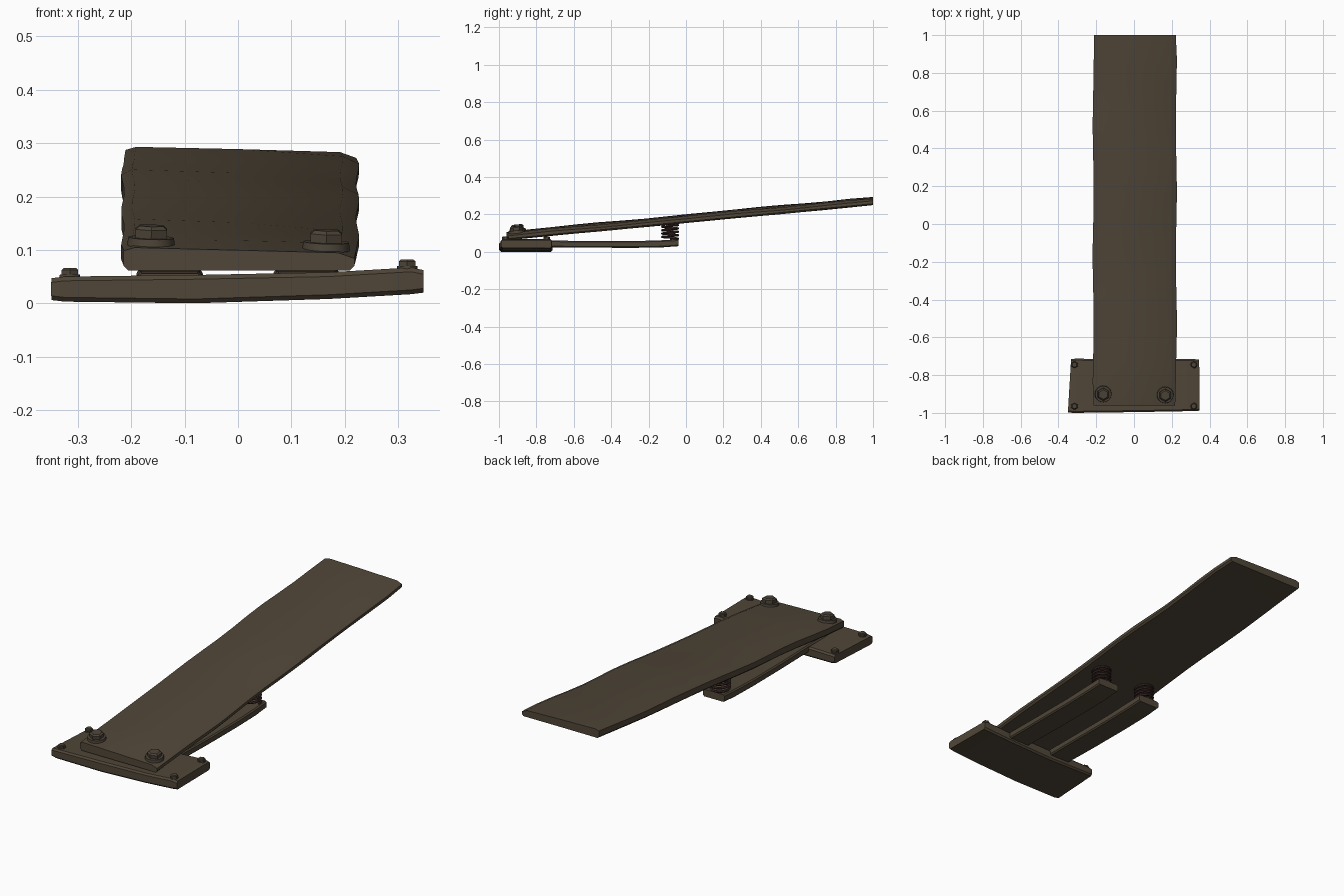
import bpy, bmesh, math
from mathutils import Matrix, Vector

if "Cube" in bpy.data.objects:
    bpy.data.objects.remove(bpy.data.objects["Cube"])


def material(name, rgb):
    m = bpy.data.materials.new(name)
    m.diffuse_color = (*rgb, 1)
    m.use_nodes = True
    m.node_tree.nodes["Principled BSDF"].inputs["Base Color"].default_value = m.diffuse_color
    return m


BROWN = material("dark brown", (0.080, 0.061, 0.039))
BOLT = material("bolt brown", (0.074, 0.058, 0.040))
RUST = material("rusty spring", (0.050, 0.025, 0.022))


def finish(name, bm, mat, angle=30):
    bmesh.ops.recalc_face_normals(bm, faces=bm.faces)
    me = bpy.data.meshes.new(name)
    bm.to_mesh(me)
    bm.free()
    me.materials.append(mat)
    ob = bpy.data.objects.new(name, me)
    bpy.context.collection.objects.link(ob)
    bpy.ops.object.select_all(action='DESELECT')
    ob.select_set(True)
    bpy.context.view_layer.objects.active = ob
    bpy.ops.object.shade_smooth_by_angle(angle=math.radians(angle))
    return ob


def loft(name, rings, mat, closed=False):
    bm = bmesh.new()
    vs = [[bm.verts.new(p) for p in r] for r in rings]
    n = len(vs[0])
    pairs = list(zip(vs, vs[1:])) + ([(vs[-1], vs[0])] if closed else [])
    for a, b in pairs:
        for i in range(n):
            j = (i + 1) % n
            bm.faces.new((a[i], a[j], b[j], b[i]))
    if not closed:
        bm.faces.new(vs[0])
        bm.faces.new(vs[-1])
    return finish(name, bm, mat)


# long springboard: sloping, slightly warped and worn
def board_low(y):
    return 0.062 + 0.0955 * (y + 0.96)


def warp(x, y):
    return 0.003 * math.sin(7 * y + 3 * x) + 0.002 * math.sin(13 * y - 9 * x)


def board_top(x, y):
    return board_low(y) + 0.042 - 0.024 * x + 0.6 * warp(x, y)


rings = []
N = 16
for k in range(N + 1):
    y = -0.96 + 1.96 * k / N
    nib = 0.004 if k in (0, N) else 0.0
    e = 0.003 * math.sin(9 * y)
    l, r = -0.216 + e + nib, 0.224 + e - nib
    ring = []
    for x in (l + 0.008, 0.0, r - 0.008):
        ring.append((x, y, board_low(y) + 0.3 * warp(x, y)))
    ring.append((r, y, board_low(y) + 0.008))
    ring.append((r, y, board_top(r, y) - 0.014))
    for x in (r - 0.03, 0.0, l + 0.02):
        ring.append((x, y, board_top(x, y) - nib))
    ring.append((l, y, board_top(l, y) - 0.010))
    ring.append((l, y, board_low(y) + 0.008))
    rings.append(ring)
loft("springboard", rings, BROWN)


def chamfered(a0, a1, z0, z1, c):
    return [(a0 + c, z0), (a1 - c, z0), (a1, z0 + c), (a1, z1 - c),
            (a1 - c, z1), (a0 + c, z1), (a0, z1 - c), (a0, z0 + c)]


# anchor plate: wide, a little crooked
# each station: x front, x back, y front, y back, bottom, top
stations = [(-0.35, -0.333, -0.997, -0.715, 0.006, 0.047),
            (-0.325, -0.31, -1.0, -0.713, 0.003, 0.050),
            (-0.08, -0.08, -0.997, -0.715, 0.0, 0.053),
            (0.17, 0.17, -0.993, -0.715, 0.008, 0.058),
            (0.325, 0.325, -0.99, -0.716, 0.017, 0.067),
            (0.348, 0.345, -0.988, -0.718, 0.020, 0.062)]
rings = []
for xf, xb, y0, y1, z0, z1 in stations:
    rings.append([(xf + (xb - xf) * (y - y0) / (y1 - y0), y, z)
                  for y, z in chamfered(y0, y1, z0, z1, 0.008)])
loft("anchor_plate", rings, BROWN)

# two support rails running back under the board
for side, s in (("left", -1), ("right", 1)):
    rings = []
    for y, w, z0, z1 in ((-0.90, 0.058, 0.025, 0.056), (-0.70, 0.060, 0.024, 0.060),
                         (-0.50, 0.062, 0.022, 0.057), (-0.28, 0.062, 0.021, 0.057),
                         (-0.12, 0.062, 0.024, 0.062), (-0.04, 0.060, 0.030, 0.066)):
        cx = s * 0.128
        rings.append([(x, y, z) for x, z in chamfered(cx - w, cx + w, z0, z1, 0.006)])
    loft(side + "_rail", rings, BROWN)


# coil springs between rails and board
def spring(name, cx, cy, z0, z1, R=0.043, wire=0.006, turns=4.5, seg=18):
    rings = []
    total = int(turns * seg)
    for i in range(total + 1):
        t = i / total
        a = t * turns * 2 * math.pi
        out = Vector((math.cos(a), math.sin(a), 0))
        c = Vector((cx, cy, z0 + (z1 - z0) * t)) + out * R
        rings.append([c + out * wire * math.cos(b) + Vector((0, 0, wire * math.sin(b)))
                      for b in [k * math.pi / 3 for k in range(6)]])
    loft(name, rings, RUST)


for side, s in (("left", -1), ("right", 1)):
    spring(side + "_spring", s * 0.135, -0.085, 0.066, 0.147)


# hex bolts with washers
def bolt(name, x, y, z, r_washer, r_hex, h, tilt=0.0, roll=0.0):
    bm = bmesh.new()

    def disc(segs, r1, r2, depth, base):
        bmesh.ops.create_cone(bm, cap_ends=True, segments=segs, radius1=r1, radius2=r2,
                              depth=depth, matrix=Matrix.Translation((0, 0, base + depth / 2)))
    wash = h * 0.3
    disc(16, r_washer, r_washer * 0.95, wash + 0.006, -0.006)
    disc(6, r_hex, r_hex, h * 0.5, wash)
    disc(6, r_hex, r_hex * 0.75, h * 0.2, wash + h * 0.5)
    m = Matrix.Translation((x, y, z)) @ Matrix.Rotation(tilt, 4, 'X') @ Matrix.Rotation(roll, 4, 'Y')
    bmesh.ops.transform(bm, matrix=m, verts=bm.verts)
    finish(name, bm, BOLT)


for side, x, y in (("left", -0.163, -0.90), ("right", 0.165, -0.905)):
    bolt(side + "_board_bolt", x, y, board_top(x, y), 0.045, 0.034, 0.032, 0.095, 0.03)

for side, x, z in (("left", -0.315, 0.048), ("right", 0.317, 0.064)):
    for end, y in (("front", -0.965), ("back", -0.745)):
        bolt(f"{side}_{end}_plate_bolt", x, y, z, 0.020, 0.018, 0.018)
